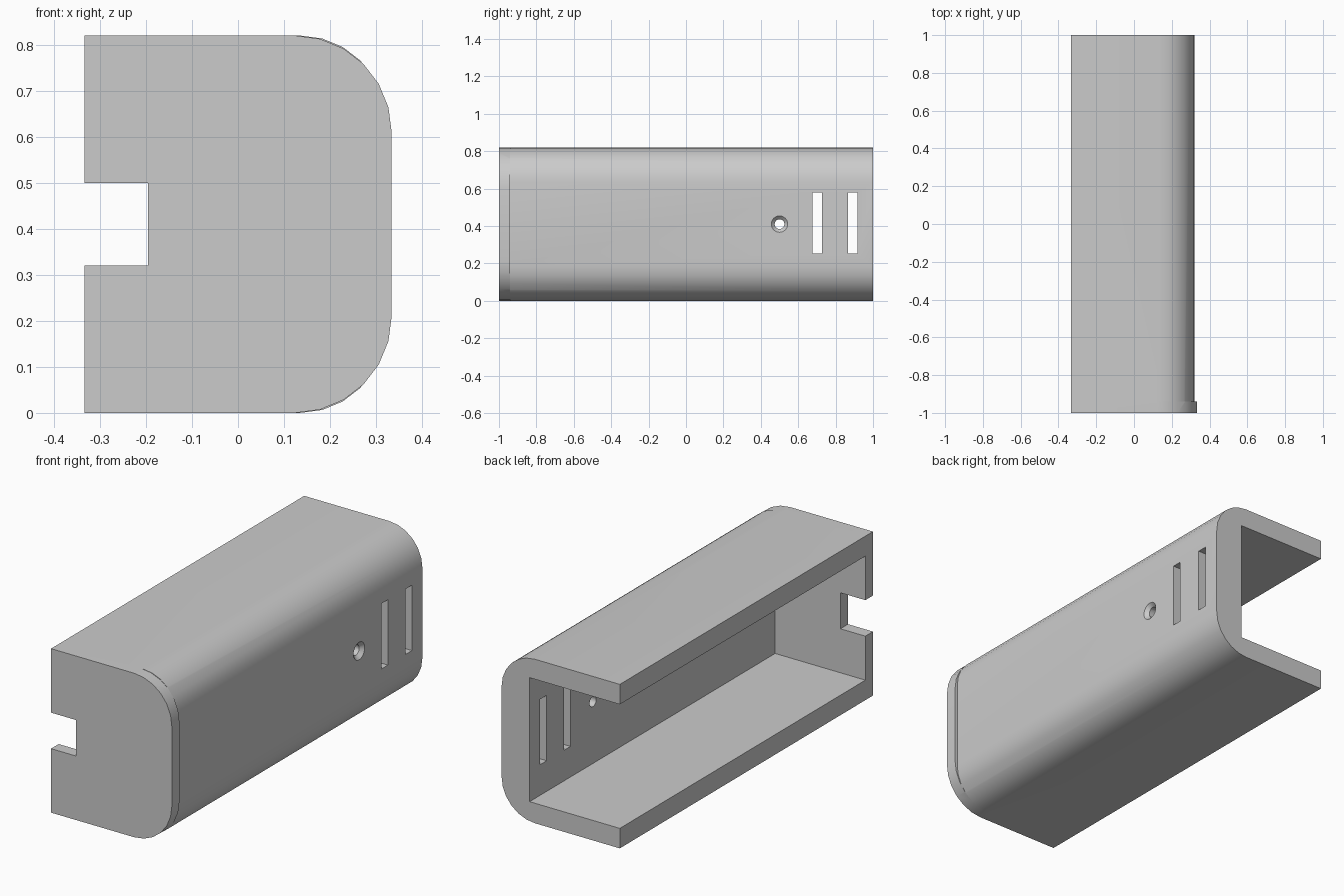
import bpy, bmesh
from math import sin, cos, pi, radians
from mathutils import Matrix

default = bpy.data.objects.get("Cube")
if default:
    bpy.data.objects.remove(default, do_unlink=True)

BACK_X, HEIGHT = -0.334, 0.82
FRONT_Y, STEP_Y, REAR_Y = -1.0, -0.94, 1.0

grey = bpy.data.materials.new("light grey")
grey.use_nodes = True
colour = (0.6, 0.6, 0.6, 1)
grey.diffuse_color = colour
grey.node_tree.nodes["Principled BSDF"].inputs["Base Color"].default_value = colour


def add_object(name, bm):
    bmesh.ops.recalc_face_normals(bm, faces=bm.faces)
    mesh = bpy.data.meshes.new(name)
    bm.to_mesh(mesh)
    bm.free()
    mesh.materials.append(grey)
    obj = bpy.data.objects.new(name, mesh)
    bpy.context.collection.objects.link(obj)
    return obj


def extrude_profile(name, points, y0, y1):
    bm = bmesh.new()
    face = bm.faces.new([bm.verts.new((x, y0, z)) for x, z in points])
    new = bmesh.ops.extrude_face_region(bm, geom=[face])["geom"]
    verts = [v for v in new if isinstance(v, bmesh.types.BMVert)]
    bmesh.ops.translate(bm, verts=verts, vec=(0, y1 - y0, 0))
    return add_object(name, bm)


def rounded_outline(right_x, radius, steps=6):
    """Square corners on the open side, rounded corners on the other."""
    arc = [i * pi / 2 / steps for i in range(steps + 1)]
    low = [(right_x - radius + radius * sin(a), radius - radius * cos(a)) for a in arc]
    high = [(x, HEIGHT - z) for x, z in reversed(low)]
    return [(BACK_X, 0)] + low + high + [(BACK_X, HEIGHT)]


def combine(target, tool, operation):
    mod = target.modifiers.new(operation.title(), "BOOLEAN")
    mod.operation, mod.solver, mod.object = operation, "EXACT", tool
    bpy.context.view_layer.objects.active = target
    bpy.ops.object.modifier_apply(modifier=mod.name)
    bpy.data.objects.remove(tool, do_unlink=True)


# Long channel, open at the rear and on one side
inner_x, floor, ceiling = 0.165, 0.10, 0.72
channel = [(BACK_X, ceiling), (inner_x, ceiling), (inner_x, floor), (BACK_X, floor)]
cover = extrude_profile("channel_cover", rounded_outline(0.32, 0.185) + channel,
                        STEP_Y, REAR_Y)

# Front end plate, slightly proud of the channel, with a square notch
notch = [(BACK_X, 0.50), (-0.196, 0.50), (-0.196, 0.32), (BACK_X, 0.32)]
plate = extrude_profile("end_plate", rounded_outline(0.334, 0.21) + notch,
                        FRONT_Y, STEP_Y)
combine(cover, plate, "UNION")

# Two vertical slots through the wall
for y0, y1 in ((0.677, 0.727), (0.865, 0.917)):
    slot = [(0.1, 0.253), (0.4, 0.253), (0.4, 0.58), (0.1, 0.58)]
    combine(cover, extrude_profile("slot_cutter", slot, y0, y1), "DIFFERENCE")


# Countersunk screw hole
def hole_cutter(name, r1, r2, x0, x1):
    bm = bmesh.new()
    place = Matrix.Translation(((x0 + x1) / 2, 0.5, 0.41)) @ Matrix.Rotation(radians(90), 4, "Y")
    bmesh.ops.create_cone(bm, cap_ends=True, segments=24, radius1=r1, radius2=r2,
                          depth=x1 - x0, matrix=place)
    return add_object(name, bm)


combine(cover, hole_cutter("bore_cutter", 0.026, 0.026, 0.1, 0.4), "DIFFERENCE")
combine(cover, hole_cutter("countersink_cutter", 0.024, 0.054, 0.3, 0.33), "DIFFERENCE")

# Smooth rounded corners, crisp edges elsewhere
bpy.ops.object.select_all(action="DESELECT")
cover.select_set(True)
bpy.context.view_layer.objects.active = cover
bpy.ops.object.shade_smooth_by_angle(angle=radians(30))
